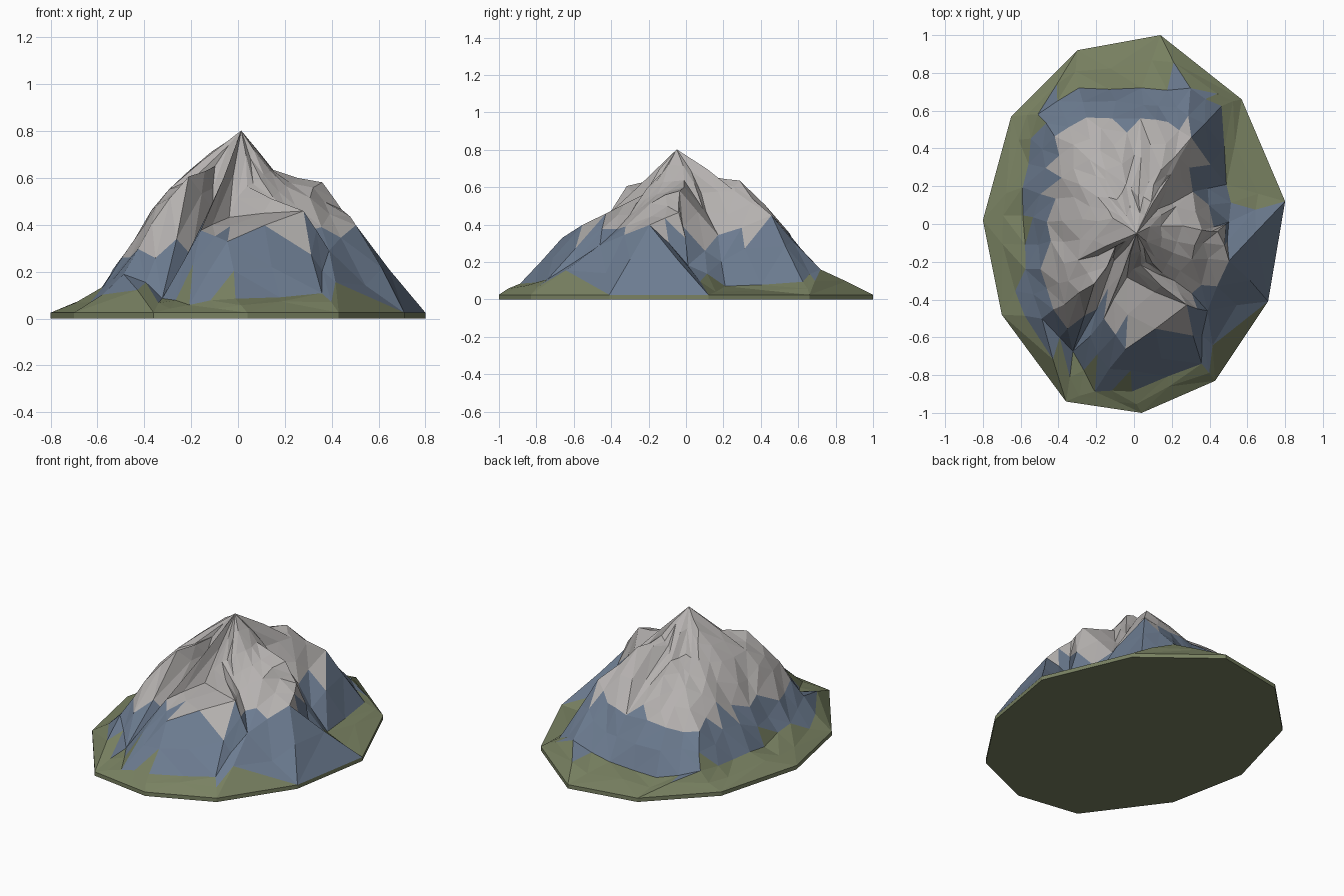
import bpy, bmesh, random
from mathutils import Vector, geometry

if "Cube" in bpy.data.objects:
    bpy.data.objects.remove(bpy.data.objects["Cube"])

random.seed(4)
RIM_Z = 0.025

# Outline of the ground slab
rim = [(0.14, 1.0), (0.57, 0.66), (0.80, 0.12), (0.71, -0.41), (0.43, -0.83), (0.04, -1.0),
       (-0.36, -0.94), (-0.70, -0.48), (-0.80, 0.02), (-0.65, 0.57), (-0.30, 0.92)]

pts = [(0.02, -0.04, 0.805)]
edges = []


def spoke(*path):
    """A ridge or gully line running from the summit down to the foot."""
    last = 0
    for p in path:
        pts.append(p)
        edges.append((last, len(pts) - 1))
        last = len(pts) - 1


# East dome and its ridge
spoke((0.15, 0.0, 0.64), (0.35, -0.04, 0.575), (0.45, -0.04, 0.47), (0.51, 0.02, 0.19))
spoke((0.13, -0.13, 0.62), (0.30, -0.18, 0.52), (0.50, -0.20, 0.39))
# South-east gully and the front shelf
spoke((0.09, -0.20, 0.59), (0.21, -0.30, 0.46), (0.39, -0.45, 0.28))
spoke((0.03, -0.22, 0.57), (0.27, -0.43, 0.45), (0.35, -0.74, 0.11))
spoke((-0.04, -0.28, 0.44), (-0.04, -0.67, 0.34), (0.0, -0.89, 0.09))
spoke((-0.16, -0.50, 0.38), (-0.22, -0.88, 0.06))
# South-west gully and the ridge above it
spoke((-0.10, -0.20, 0.47), (-0.32, -0.68, 0.09))
spoke((-0.10, -0.13, 0.66), (-0.20, -0.31, 0.60), (-0.37, -0.42, 0.41), (-0.48, -0.50, 0.20))
# West flank
spoke((-0.30, -0.20, 0.54), (-0.42, -0.22, 0.39), (-0.57, -0.25, 0.13))
spoke((-0.11, 0.02, 0.71), (-0.28, 0.03, 0.56), (-0.46, 0.02, 0.31), (-0.60, 0.05, 0.11))
spoke((-0.18, 0.15, 0.58), (-0.38, 0.25, 0.42), (-0.57, 0.32, 0.12))
# North flank
spoke((-0.08, 0.14, 0.60), (-0.24, 0.35, 0.51), (-0.42, 0.47, 0.30), (-0.50, 0.58, 0.12))
spoke((-0.04, 0.20, 0.57), (-0.10, 0.42, 0.45), (-0.25, 0.57, 0.32), (-0.30, 0.72, 0.09))
spoke((0.03, 0.15, 0.63), (0.04, 0.55, 0.34), (0.05, 0.71, 0.09))
spoke((0.08, 0.12, 0.65), (0.14, 0.28, 0.63), (0.18, 0.55, 0.37), (0.29, 0.71, 0.15))
spoke((0.20, 0.26, 0.57), (0.30, 0.45, 0.45), (0.46, 0.62, 0.10))
# East gully
spoke((0.12, 0.07, 0.58), (0.30, 0.16, 0.34), (0.50, 0.20, 0.08))

first = len(pts)
pts += [(x, y, RIM_Z) for x, y in rim]
edges += [(first + i, first + (i + 1) % len(rim)) for i in range(len(rim))]

# Triangulate the ridge lines into a faceted terrain
co, _, tris, orig, _, _ = geometry.delaunay_2d_cdt(
    [Vector(p[:2]) for p in pts], edges, [], 0, 1e-5)
bm = bmesh.new()
vs = [bm.verts.new((c.x, c.y, pts[o[0]][2] if o else 0.4)) for c, o in zip(co, orig)]
for t in tris:
    bm.faces.new([vs[i] for i in t])
rim_verts = {v for v in bm.verts if v.is_boundary}

# Break the large facets into smaller, slightly uneven ones
old = set(bm.verts)
inner = [e for e in bm.edges if not e.is_boundary]
bmesh.ops.subdivide_edges(bm, edges=inner, cuts=1, use_grid_fill=True)
bmesh.ops.triangulate(bm, faces=[f for f in bm.faces if len(f.verts) > 3])
for v in bm.verts:
    if v not in old and not v.is_boundary and v.co.z > 0.05:
        v.co += Vector([random.uniform(-0.012, 0.012) for _ in range(3)])

# Zones: 0 grass, 1 rock, 2 pale summit
for f in bm.faces:
    c = f.calc_center_median()
    z = c.z + random.uniform(-0.02, 0.02)
    east_ridge = c.x > 0.5 and -0.38 < c.y < 0.06
    grass_top = 0.04 if east_ridge else 0.11
    if c.x < -0.45 and c.y > -0.3:
        grass_top = 0.16
    snow_line = 0.31 if c.x < -0.2 else 0.36
    f.material_index = 2 if z > snow_line else 1 if z > grass_top else 0

# Slab edge and underside
border = [e for e in bm.edges if e.is_boundary]
ext = bmesh.ops.extrude_edge_only(bm, edges=border)["geom"]
for g in ext:
    if isinstance(g, bmesh.types.BMVert):
        g.co.z = 0
    elif isinstance(g, bmesh.types.BMFace):
        g.material_index = 0
under = bmesh.ops.contextual_create(
    bm, geom=[g for g in ext if isinstance(g, bmesh.types.BMEdge) and g.is_boundary])
for f in under["faces"]:
    f.material_index = 0
bmesh.ops.recalc_face_normals(bm, faces=bm.faces)

mesh = bpy.data.meshes.new("mountain")
bm.to_mesh(mesh)
bm.free()
for name, col in (("grass", (0.19, 0.22, 0.12, 1)),
                  ("rock", (0.15, 0.20, 0.28, 1)),
                  ("pale_summit", (0.46, 0.44, 0.43, 1))):
    m = bpy.data.materials.new(name)
    m.diffuse_color = col
    m.use_nodes = True
    m.node_tree.nodes["Principled BSDF"].inputs["Base Color"].default_value = m.diffuse_color
    mesh.materials.append(m)
bpy.context.collection.objects.link(bpy.data.objects.new("mountain", mesh))
